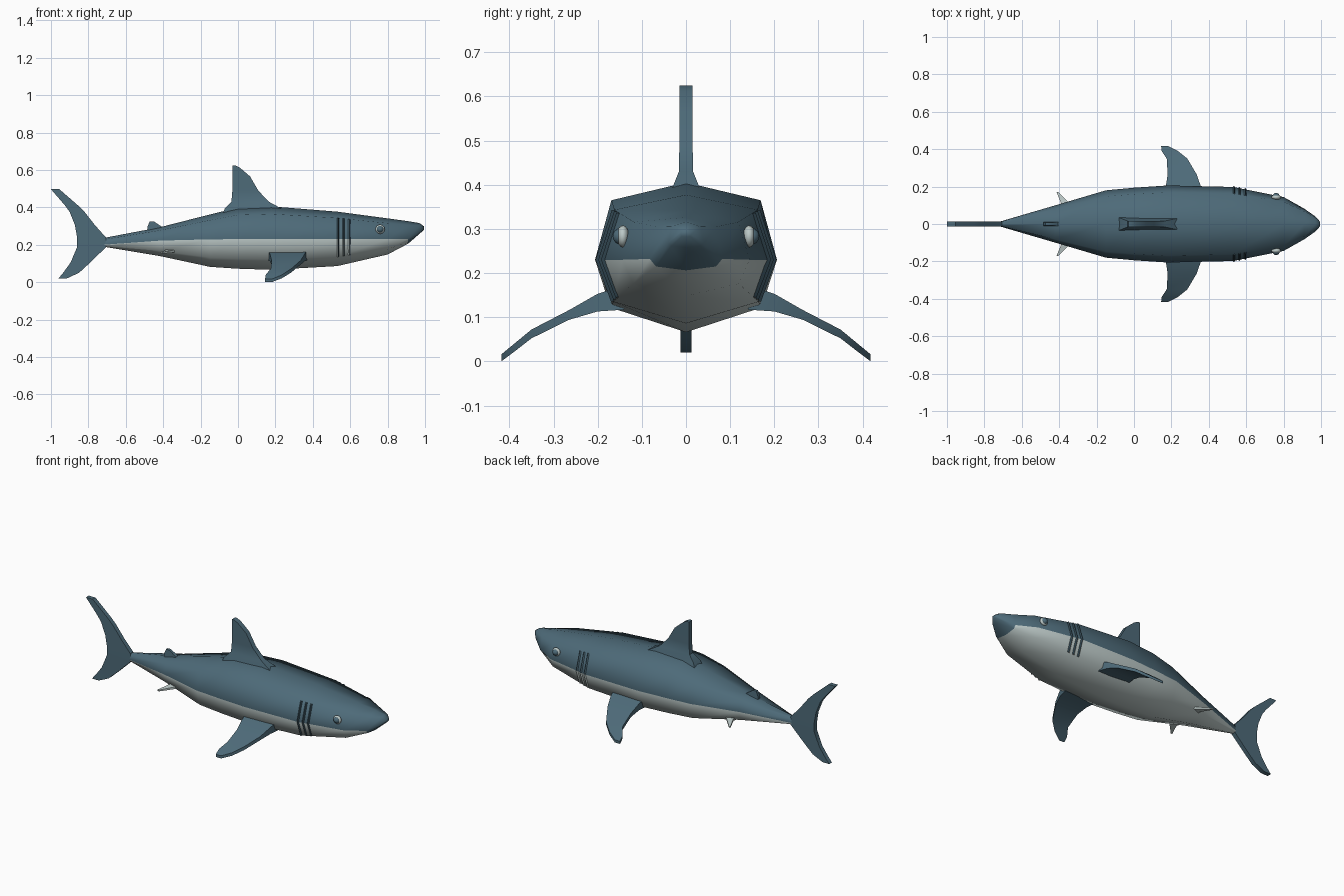
import bpy, bmesh, math
from mathutils import Vector

if "Cube" in bpy.data.objects:
    bpy.data.objects.remove(bpy.data.objects["Cube"])


def material(name, rgb):
    m = bpy.data.materials.new(name)
    m.diffuse_color = (*rgb, 1)
    m.use_nodes = True
    m.node_tree.nodes["Principled BSDF"].inputs["Base Color"].default_value = m.diffuse_color
    return m


SKIN = material("slate_blue_skin", (0.075, 0.145, 0.19))
BELLY = material("pale_grey_belly", (0.50, 0.58, 0.57))
GILL = material("dark_gill_slit", (0.03, 0.06, 0.08))


def finish(name, bm, mats, angle, rule=None):
    bmesh.ops.recalc_face_normals(bm, faces=bm.faces)
    if rule:
        for f in bm.faces:
            f.material_index = rule(f.calc_center_median())
    me = bpy.data.meshes.new(name)
    bm.to_mesh(me)
    bm.free()
    for m in mats:
        me.materials.append(m)
    ob = bpy.data.objects.new(name, me)
    bpy.context.collection.objects.link(ob)
    bpy.ops.object.select_all(action='DESELECT')
    ob.select_set(True)
    bpy.context.view_layer.objects.active = ob
    bpy.ops.object.shade_smooth_by_angle(angle=math.radians(angle))
    return ob


def loft(name, rings, mats, angle=35, rule=None):
    """Skin a row of closed rings and cap both ends."""
    bm = bmesh.new()
    vs = [[bm.verts.new(p) for p in r] for r in rings]
    n = len(rings[0])
    for a, b in zip(vs, vs[1:]):
        for i in range(n):
            j = (i + 1) % n
            bm.faces.new((a[i], a[j], b[j], b[i]))
    bm.faces.new(vs[0])
    bm.faces.new(vs[-1])
    return finish(name, bm, mats, angle, rule)


# Body stations: x, top z, colour line z, bottom z, half width
STATIONS = [
    (-0.72, 0.236, 0.200, 0.190, 0.012),
    (-0.42, 0.293, 0.222, 0.140, 0.100),
    (-0.15, 0.362, 0.229, 0.082, 0.180),
    (0.00, 0.398, 0.230, 0.072, 0.194),
    (0.18, 0.405, 0.230, 0.066, 0.206),
    (0.53, 0.377, 0.230, 0.086, 0.198),
    (0.80, 0.341, 0.230, 0.148, 0.144),
    (0.91, 0.326, 0.232, 0.206, 0.082),
    (0.97, 0.316, 0.268, 0.258, 0.040),
    (0.995, 0.298, 0.288, 0.280, 0.012),
]


def half_section(x):
    """Points of one flank (y >= 0): top, shoulder, middle, lower, bottom."""
    for a, b in zip(STATIONS, STATIONS[1:]):
        if a[0] <= x <= b[0]:
            t = (x - a[0]) / (b[0] - a[0])
            _, top, mid, bot, w = [p + (q - p) * t for p, q in zip(a, b)]
            return [(0, top), (0.82 * w, mid + 0.77 * (top - mid)), (w, mid),
                    (0.83 * w, mid - 0.66 * (mid - bot)), (0, bot)]


def body_ring(x):
    h = half_section(x)
    return [Vector((x, y, z)) for y, z in h] + \
           [Vector((x, -y, z)) for y, z in h[3:0:-1]]


def colour_line(x):
    return half_section(max(-0.72, min(0.995, x)))[2][1]


def body_rule(c):
    return 1 if c.x < 0.91 and c.z < colour_line(c.x) else 0


loft("body", [body_ring(s[0]) for s in STATIONS], [SKIN, BELLY], 65, body_rule)


# Upright fins, rows of: z, rear x, front x, half thickness
def upright_fin(name, rows):
    loft(name, [[(xb, -t, z), (xf, -t, z), (xf, t, z), (xb, t, z)]
                for z, xb, xf, t in rows], [SKIN])


upright_fin("dorsal_fin", [
    (0.350, -0.09, 0.27, 0.040), (0.395, -0.07, 0.23, 0.030),
    (0.430, -0.035, 0.165, 0.016), (0.490, -0.03, 0.108, 0.015),
    (0.565, -0.03, 0.065, 0.015), (0.612, -0.03, 0.010, 0.015),
    (0.625, -0.03, -0.015, 0.015)])
upright_fin("rear_dorsal_fin", [
    (0.250, -0.485, -0.36, 0.012), (0.295, -0.485, -0.405, 0.010),
    (0.325, -0.472, -0.450, 0.008)])
upright_fin("tail_fin", [
    (0.497, -1.00, -0.955, 0.013), (0.410, -0.925, -0.855, 0.013),
    (0.375, -0.900, -0.820, 0.013), (0.305, -0.872, -0.765, 0.013),
    (0.238, -0.860, -0.705, 0.014), (0.188, -0.860, -0.705, 0.014),
    (0.105, -0.895, -0.790, 0.013), (0.050, -0.935, -0.850, 0.013),
    (0.020, -0.960, -0.915, 0.013)])


# Paired side fins, rows of: y, rear x, front x, z, half thickness
def side_fin(name, side, rows, mat):
    loft(name, [[(xb, side * y, z - t), (xf, side * y, z - t),
                 (xf, side * y, z + t), (xb, side * y, z + t)]
                for y, xb, xf, z, t in rows], [mat])


for side, label in ((1, "left"), (-1, "right")):
    side_fin(label + "_pectoral_fin", side, [
        (0.14, 0.160, 0.370, 0.145, 0.028), (0.20, 0.170, 0.358, 0.133, 0.020),
        (0.265, 0.180, 0.335, 0.105, 0.011), (0.35, 0.175, 0.285, 0.062, 0.010),
        (0.39, 0.148, 0.235, 0.030, 0.009), (0.418, 0.145, 0.180, 0.008, 0.008)],
        SKIN)
    side_fin(label + "_pelvic_fin", side, [
        (0.05, -0.40, -0.29, 0.172, 0.009), (0.10, -0.385, -0.335, 0.166, 0.007),
        (0.172, -0.415, -0.405, 0.156, 0.004)], BELLY)

    # Gill ridges: thin folds wrapped around the flank, dark on the front
    for k, gx in enumerate((0.535, 0.565, 0.595)):
        rings = []
        for i in (1, 2, 3):
            ring = []
            for dx, s in ((-0.010, 0.98), (0, 1.04), (0.008, 0.98)):
                y, z = half_section(gx + dx)[i]
                ring.append((gx + dx, side * y * s, z))
            rings.append(ring)
        loft(f"{label}_gill_ridge_{k + 1}", rings, [SKIN, BELLY, GILL], 30,
             lambda c, gx=gx: 2 if c.x > gx + 0.002 else body_rule(c))

    # Eye: pale rim with a skin-coloured dome
    for part, r, depth, y, mat in (("eye_rim", 0.025, 0.014, 0.143, BELLY),
                                   ("eye", 0.019, 0.019, 0.147, SKIN)):
        bm = bmesh.new()
        bmesh.ops.create_uvsphere(bm, u_segments=16, v_segments=8, radius=1)
        for v in bm.verts:
            v.co = Vector((v.co.x * r + 0.76, side * (y + v.co.z * depth),
                           v.co.y * r + 0.283))
        finish(f"{label}_{part}", bm, [mat], 60)
